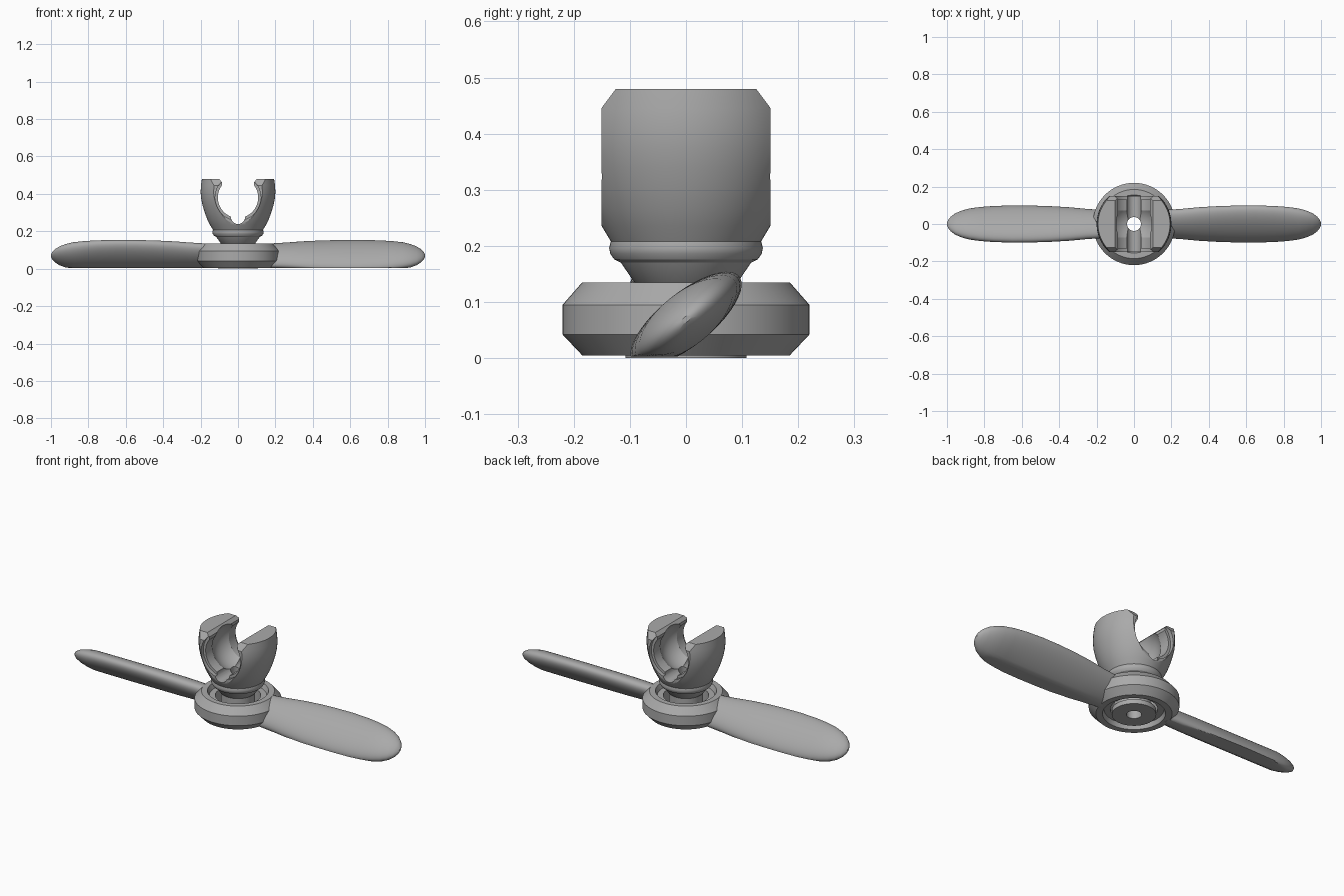
import bpy, bmesh, math
from mathutils import Matrix, Vector

if "Cube" in bpy.data.objects:
    bpy.data.objects.remove(bpy.data.objects["Cube"], do_unlink=True)

grey = bpy.data.materials.new("plain grey")
grey.use_nodes = True
colour = (0.4, 0.4, 0.4, 1)
grey.diffuse_color = colour
grey.node_tree.nodes["Principled BSDF"].inputs["Base Color"].default_value = colour


def finish(bm, name):
    bmesh.ops.recalc_face_normals(bm, faces=bm.faces)
    mesh = bpy.data.meshes.new(name)
    bm.to_mesh(mesh)
    bm.free()
    mesh.materials.append(grey)
    obj = bpy.data.objects.new(name, mesh)
    bpy.context.collection.objects.link(obj)
    return obj


def select(obj):
    bpy.ops.object.select_all(action='DESELECT')
    obj.select_set(True)
    bpy.context.view_layer.objects.active = obj


def smooth(obj):
    select(obj)
    bpy.ops.object.shade_smooth_by_angle(angle=math.radians(28))


def lathe(name, profile, steps=64):
    """Revolve a closed (radius, height) outline about z."""
    bm = bmesh.new()
    rings = []
    for i in range(steps):
        turn = Matrix.Rotation(math.tau * i / steps, 3, 'Z')
        rings.append([bm.verts.new(turn @ Vector((r, 0, z))) for r, z in profile])
    n = len(profile)
    for i in range(steps):
        a, b = rings[i], rings[(i + 1) % steps]
        for j in range(n):
            k = (j + 1) % n
            bm.faces.new((a[j], b[j], b[k], a[k]))
    return finish(bm, name)


def prism(name, outline, axis, half):
    """Extrude an outline of (across, height) points along x or y."""
    bm = bmesh.new()
    place = (lambda u, z, d: (d, u, z)) if axis == 'x' else (lambda u, z, d: (u, d, z))
    ends = [[bm.verts.new(place(u, z, d)) for u, z in outline] for d in (-half, half)]
    n = len(outline)
    for i in range(n):
        j = (i + 1) % n
        bm.faces.new((ends[0][i], ends[0][j], ends[1][j], ends[1][i]))
    for end in ends:
        bm.faces.new(end)
    return finish(bm, name)


def circle(r, z, steps=48):
    return [(r * math.cos(math.tau * i / steps), z + r * math.sin(math.tau * i / steps))
            for i in range(steps)]


def combine(obj, tool, operation):
    mod = obj.modifiers.new("cut", 'BOOLEAN')
    mod.operation, mod.object, mod.solver = operation, tool, 'EXACT'
    select(obj)
    bpy.ops.object.modifier_apply(modifier=mod.name)
    bpy.data.objects.remove(tool, do_unlink=True)


# Hub ring with chamfered rims and a recess on each side
hub = lathe("hub_ring", [(0.153, 0.005), (0.185, 0.005), (0.22, 0.042), (0.22, 0.095),
                         (0.185, 0.135), (0.155, 0.135), (0.145, 0.11), (0.115, 0.11),
                         (0.115, 0.03), (0.145, 0.03)])
smooth(hub)

# Hollow shaft: bottom flange, neck and rounded collar
shaft = lathe("shaft", [(0.037, 0), (0.108, 0), (0.108, 0.025), (0.085, 0.035), (0.085, 0.13),
                        (0.092, 0.135), (0.116, 0.17), (0.128, 0.176), (0.135, 0.186),
                        (0.137, 0.196), (0.134, 0.208), (0.125, 0.212), (0.037, 0.212)])
smooth(shaft)

# Clip: turned body, flattened front and back, then hollowed
clip = lathe("clip", [(0.037, 0.205), (0.132, 0.205), (0.15, 0.235), (0.165, 0.265),
                      (0.178, 0.3), (0.19, 0.34), (0.197, 0.375), (0.2, 0.41),
                      (0.198, 0.445), (0.193, 0.48), (0.037, 0.48)])
side = [(0.137, 0.19), (0.137, 0.211), (0.151, 0.235), (0.151, 0.445), (0.125, 0.48), (0.125, 0.5)]
combine(clip, prism("flats", side + [(-y, z) for y, z in reversed(side)], 'x', 0.3), 'INTERSECT')

bm = bmesh.new()
bmesh.ops.create_uvsphere(bm, u_segments=48, v_segments=24, radius=0.131,
                          matrix=Matrix.Translation((0, 0, 0.381)))
combine(clip, finish(bm, "ball_cutter"), 'DIFFERENCE')
combine(clip, prism("bore_cutter", circle(0.108, 0.38), 'y', 0.3), 'DIFFERENCE')
slot = [(0.085, 0.37), (0.085, 0.462), (0.102, 0.481), (0.102, 0.55)]
combine(clip, prism("slot_cutter", slot + [(-x, z) for x, z in reversed(slot)], 'y', 0.3),
        'DIFFERENCE')
combine(clip, prism("groove_cutter", circle(0.038, 0.277, 32), 'y', 0.3), 'DIFFERENCE')

# Shallow counterbore in the front and back of the clip
for s in (-1, 1):
    bm = bmesh.new()
    bmesh.ops.create_cone(bm, cap_ends=True, segments=48, radius1=0.122, radius2=0.122, depth=0.1,
                          matrix=Matrix.Translation((0, s * 0.181, 0.38))
                          @ Matrix.Rotation(math.pi / 2, 4, 'X'))
    combine(clip, finish(bm, "counterbore_cutter"), 'DIFFERENCE')
smooth(clip)

# Blades: tilted oval sections along x, flattened underneath
stations = [(0.165, 0.09), (0.25, 0.097), (0.35, 0.109), (0.45, 0.117), (0.55, 0.121),
            (0.65, 0.122), (0.75, 0.118), (0.82, 0.111), (0.88, 0.1), (0.92, 0.087),
            (0.955, 0.069), (0.98, 0.047), (0.993, 0.027), (0.999, 0.01)]
tilt = math.radians(39)
for name, turn in (("left_blade", 0), ("right_blade", math.pi)):
    bm = bmesh.new()
    rings = []
    for x, chord in stations:
        thick = 0.047 * min(1, chord / 0.1)
        ring = []
        for i in range(40):
            a = math.tau * i / 40
            u, v = chord * math.cos(a), thick * math.sin(a)
            y = u * math.cos(tilt) - v * math.sin(tilt)
            z = 0.069 + u * math.sin(tilt) + v * math.cos(tilt)
            ring.append(bm.verts.new((x, y, max(z, 0.003))))
        rings.append(ring)
    for a, b in zip(rings, rings[1:]):
        for i in range(40):
            j = (i + 1) % 40
            bm.faces.new((a[i], a[j], b[j], b[i]))
    bm.faces.new(rings[0])
    bm.faces.new(rings[-1])
    bmesh.ops.rotate(bm, verts=bm.verts, matrix=Matrix.Rotation(turn, 3, 'Z'))
    smooth(finish(bm, name))
